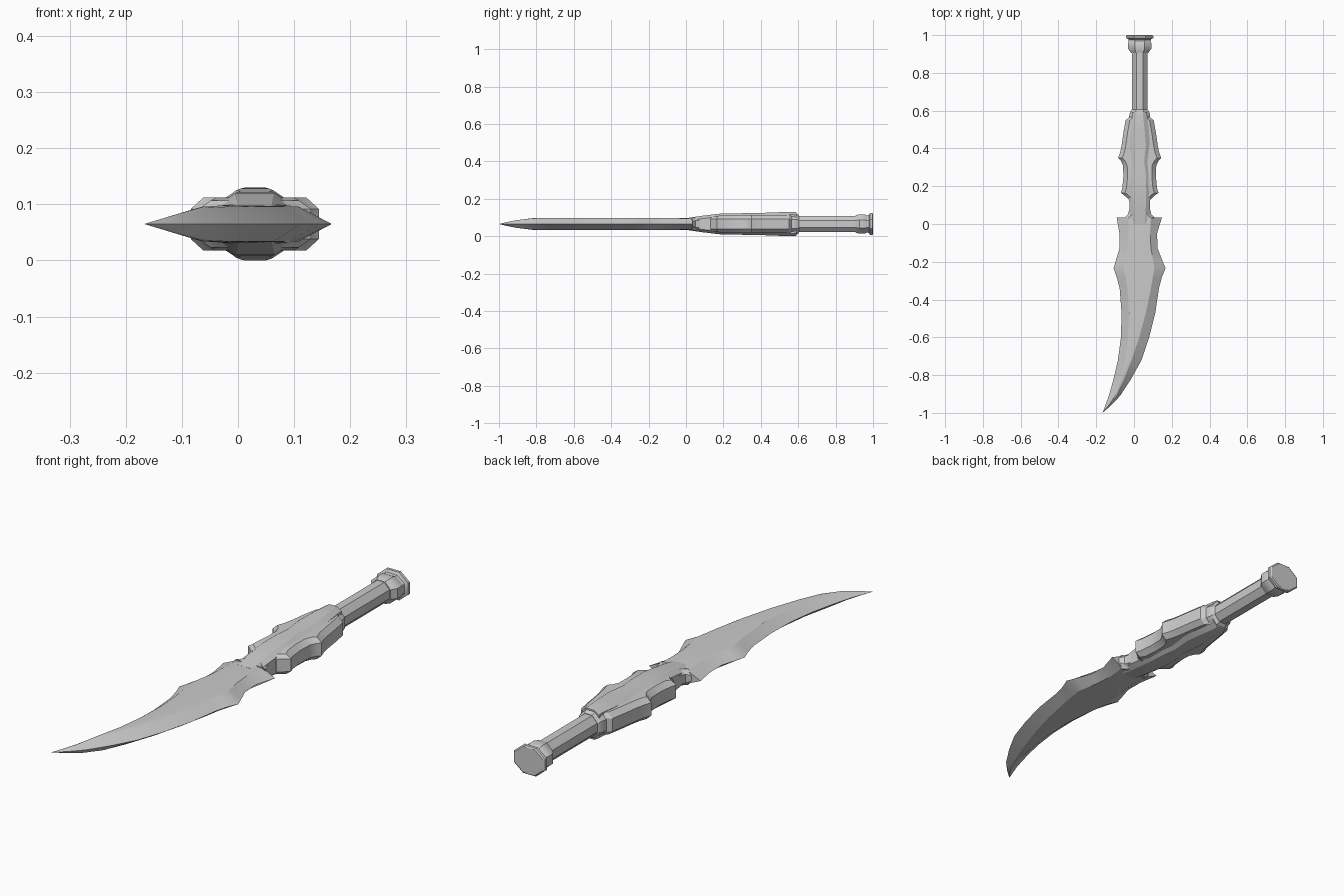
import bpy, bmesh, math

CX, CZ = 0.03, 0.065      # grip axis (x) and mid-plane height (z)


def loft(name, rings, angle=25):
    """Skin a list of equal-length point rings and cap both ends."""
    bm = bmesh.new()
    vs = [[bm.verts.new(p) for p in r] for r in rings]
    n = len(rings[0])
    for a, b in zip(vs, vs[1:]):
        for i in range(n):
            j = (i + 1) % n
            bm.faces.new((a[i], a[j], b[j], b[i]))
    bm.faces.new(vs[0])
    bm.faces.new(vs[-1])
    bmesh.ops.remove_doubles(bm, verts=bm.verts, dist=1e-5)
    bmesh.ops.recalc_face_normals(bm, faces=bm.faces)
    me = bpy.data.meshes.new(name)
    bm.to_mesh(me)
    bm.free()
    ob = bpy.data.objects.new(name, me)
    bpy.context.collection.objects.link(ob)
    bpy.ops.object.select_all(action='DESELECT')
    bpy.context.view_layer.objects.active = ob
    ob.select_set(True)
    bpy.ops.object.shade_smooth_by_angle(angle=math.radians(angle))
    return ob


def octagon(y, rx, rz):
    k = 1 / math.cos(math.pi / 8)
    return [(CX + rx * k * math.cos((i + .5) * math.pi / 4), y,
             CZ + rz * k * math.sin((i + .5) * math.pi / 4)) for i in range(8)]


def slab(y, wide, low, top, high):
    """Symmetric chamfered section: half-width wide at +-low, top at +-high."""
    q = [(wide, -low), (wide, low), (top, high), (-top, high),
         (-wide, low), (-wide, -low), (-top, -high), (top, -high)]
    return [(CX + x, y, CZ + z) for x, z in q]


# Curved double-edged blade: y, left edge, left ridge, right ridge, right edge, half thickness
blade = [
    (.035, -.092, -.03, .09, .148, .030), (-.05, -.077, -.03, .085, .122, .033),
    (-.13, -.077, -.035, .09, .125, .033), (-.20, -.098, -.047, .103, .153, .033),
    (-.235, -.108, -.053, .108, .167, .033), (-.28, -.092, -.045, .1, .148, .033),
    (-.34, -.076, -.035, .09, .132, .033), (-.47, -.066, -.025, .063, .113, .033),
    (-.60, -.069, -.03, .028, .08, .033), (-.72, -.085, -.045, -.013, .04, .033),
    (-.82, -.108, -.07, -.052, -.015, .031), (-.91, -.133, -.105, -.095, -.074, .020),
    (-.96, -.152, -.136, -.132, -.121, .010), (-1.0, -.167, -.167, -.167, -.167, 0)]


def blade_ring(y, xl, rl, rr, xr, h):
    up = [(xl, 0), (rl, h * .94), ((rl + rr) / 2, h), (rr, h * .94), (xr, 0)]
    down = [(x, -z) for x, z in up[3:0:-1]]
    return [(x, y, CZ + z) for x, z in up + down]


loft("blade", [blade_ring(*s) for s in blade])

# Narrow neck joining blade and guard, flared at both ends
neck = [(.03, .085, .010), (.05, .062, .018), (.09, .052, .022),
        (.13, .055, .026), (.18, .068, .026)]
loft("neck", [slab(y, w, l, w - .022, .033 + max(0, y - .03) * .09)
              for y, w, l in neck])

# Scalloped guard body
guard = [(.13, .058), (.155, .085), (.165, .100), (.19, .092), (.25, .086),
         (.31, .088), (.335, .100), (.35, .114), (.38, .103), (.42, .095),
         (.49, .085), (.55, .074), (.567, .052)]
loft("guard", [slab(y, w, .027, w - .022, .047 if y > .18 else .042)
               for y, w in guard])

# Raised spine on both faces of the guard
spine = [(.0, .03, .031), (.08, .032, .043), (.18, .035, .055), (.27, .032, .057),
         (.33, .024, .058), (.42, .033, .060), (.50, .026, .063), (.575, .018, .065),
         (.592, .018, .062)]
loft("spine", [slab(y, t + .022, h - .015, t, h) for y, t, h in spine])

# Collar, octagonal grip and flared pommel
loft("collar", [octagon(y, rx, rz) for y, rx, rz in
                [(.545, .056, .057), (.575, .055, .059), (.595, .05, .055),
                 (.605, .042, .046)]])
loft("grip", [octagon(y, .041, .044) for y in (.58, .92)])
loft("pommel", [octagon(y, rx, rz) for y, rx, rz in
                [(.905, .046, .046), (.915, .052, .049), (.928, .062, .052),
                 (.955, .063, .052), (.968, .058, .046), (.978, .060, .048),
                 (.984, .072, .059), (.996, .072, .059), (1.0, .066, .054)]])
